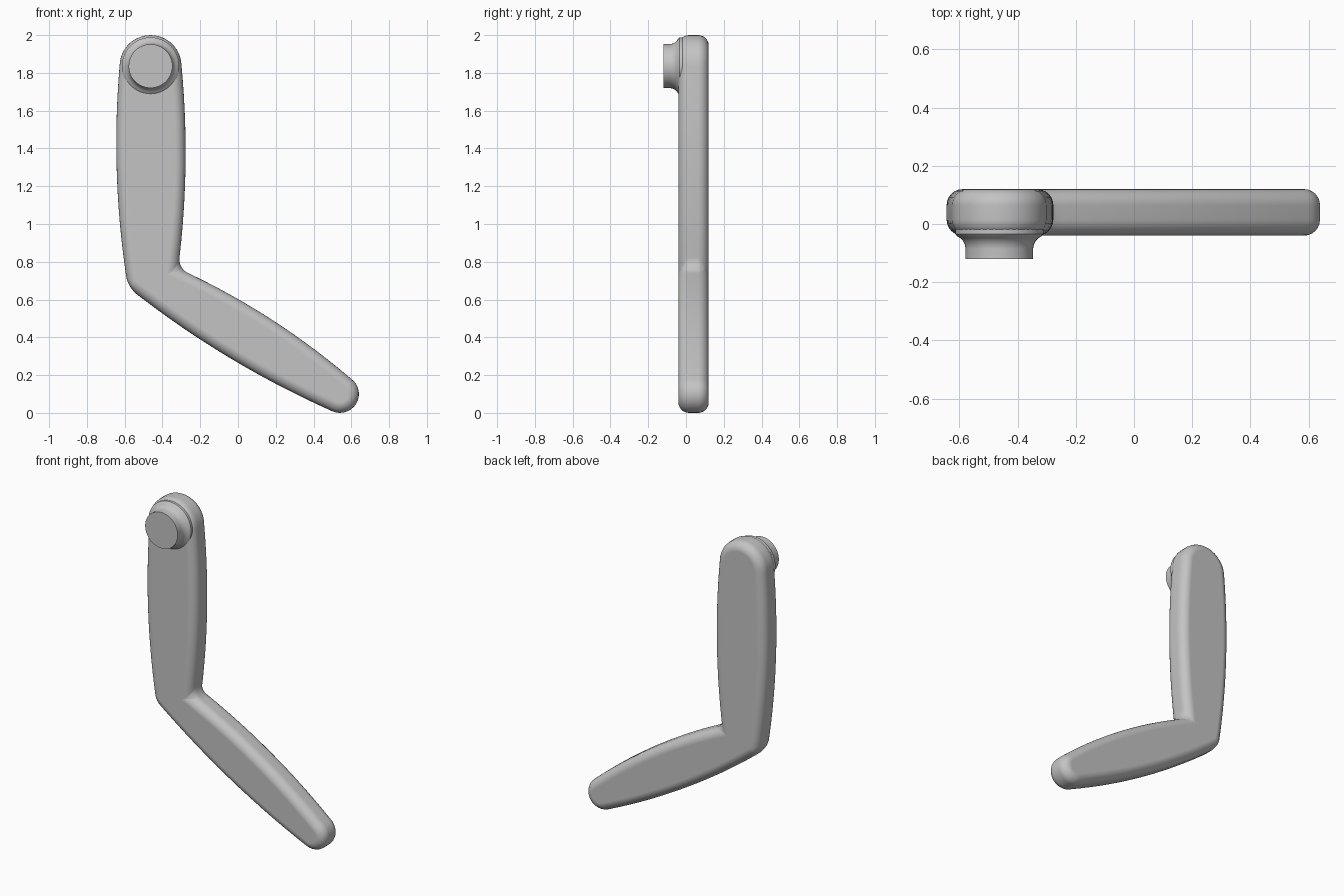
import bpy, bmesh, math
from mathutils import Vector

cube = bpy.data.objects.get("Cube")
if cube:
    bpy.data.objects.remove(cube, do_unlink=True)

grey = bpy.data.materials.new("plain grey")
grey.use_nodes = True
COLOUR = (0.55, 0.55, 0.55, 1)
grey.diffuse_color = COLOUR
grey.node_tree.nodes["Principled BSDF"].inputs["Base Color"].default_value = COLOUR

FRONT, BACK = -0.04, 0.12
ROUND = 0.055
HUB = Vector((-0.463, 1.836))
TIP = Vector((0.54, 0.1))


def bowed(a, b, bulge, n=14):
    """Shallow curve from a to b, bulging to the left of travel; omits b."""
    a, b = Vector(a), Vector(b)
    d = (b - a).normalized()
    side = Vector((-d.y, d.x))
    return [a.lerp(b, i / n) + side * bulge * 4 * (i / n) * (1 - i / n)
            for i in range(n)]


def cap(centre, radius, start, end, n=14):
    """Round end, angles in degrees; includes both ends."""
    angles = [math.radians(start + (end - start) * i / n) for i in range(n + 1)]
    return [centre + radius * Vector((math.cos(t), math.sin(t))) for t in angles]


def finish(bm, name):
    bmesh.ops.recalc_face_normals(bm, faces=bm.faces[:])
    mesh = bpy.data.meshes.new(name)
    bm.to_mesh(mesh)
    bm.free()
    mesh.materials.append(grey)
    obj = bpy.data.objects.new(name, mesh)
    bpy.context.collection.objects.link(obj)
    bpy.ops.object.select_all(action='DESELECT')
    obj.select_set(True)
    bpy.context.view_layer.objects.active = obj
    bpy.ops.object.shade_smooth_by_angle(angle=math.radians(35))
    normals = obj.modifiers.new("even shading", 'WEIGHTED_NORMAL')
    normals.keep_sharp = True
    return obj


# Bent arm: clockwise outline, extruded and rounded on every hard edge
elbow_out, elbow_in = Vector((-0.583, 0.665)), Vector((-0.317, 0.765))
top_cap = cap(HUB, 0.164, 180, 0, 18)
tip_cap = cap(TIP, 0.1, 55, -115)
outline = (bowed(elbow_out, top_cap[0], 0.036) + top_cap
           + bowed(top_cap[-1], elbow_in, 0.03)[1:]
           + bowed(elbow_in, tip_cap[0], 0.038) + tip_cap
           + bowed(tip_cap[-1], elbow_out, 0.04)[1:])
bm = bmesh.new()
face = bm.faces.new([bm.verts.new((p.x, FRONT, p.y)) for p in outline])
extruded = bmesh.ops.extrude_face_region(bm, geom=[face], use_keep_orig=True)
moved = [g for g in extruded["geom"] if isinstance(g, bmesh.types.BMVert)]
bmesh.ops.translate(bm, verts=moved, vec=(0, BACK - FRONT, 0))
bmesh.ops.recalc_face_normals(bm, faces=bm.faces[:])
hard = [e for e in bm.edges if e.calc_face_angle(0) > math.radians(30)]
bmesh.ops.bevel(bm, geom=hard, offset=ROUND, segments=6, profile=0.5,
                affect='EDGES', clamp_overlap=False)
finish(bm, "bent_arm")

# Round peg with a flared foot, turned about the y axis
profile = [(0, -0.12), (0.116, -0.12), (0.116, -0.085), (0.119, -0.07),
           (0.126, -0.057), (0.135, -0.048), (0.145, -0.042),
           (0.152, -0.034), (0.152, 0), (0, 0)]
bm = bmesh.new()
verts = [bm.verts.new((HUB.x + r, y, HUB.y)) for r, y in profile]
edges = [bm.edges.new(pair) for pair in zip(verts, verts[1:])]
bmesh.ops.spin(bm, geom=verts + edges, cent=(HUB.x, 0, HUB.y), axis=(0, 1, 0),
               angle=math.tau, steps=48)
bmesh.ops.remove_doubles(bm, verts=bm.verts[:], dist=0.0005)
finish(bm, "peg")
